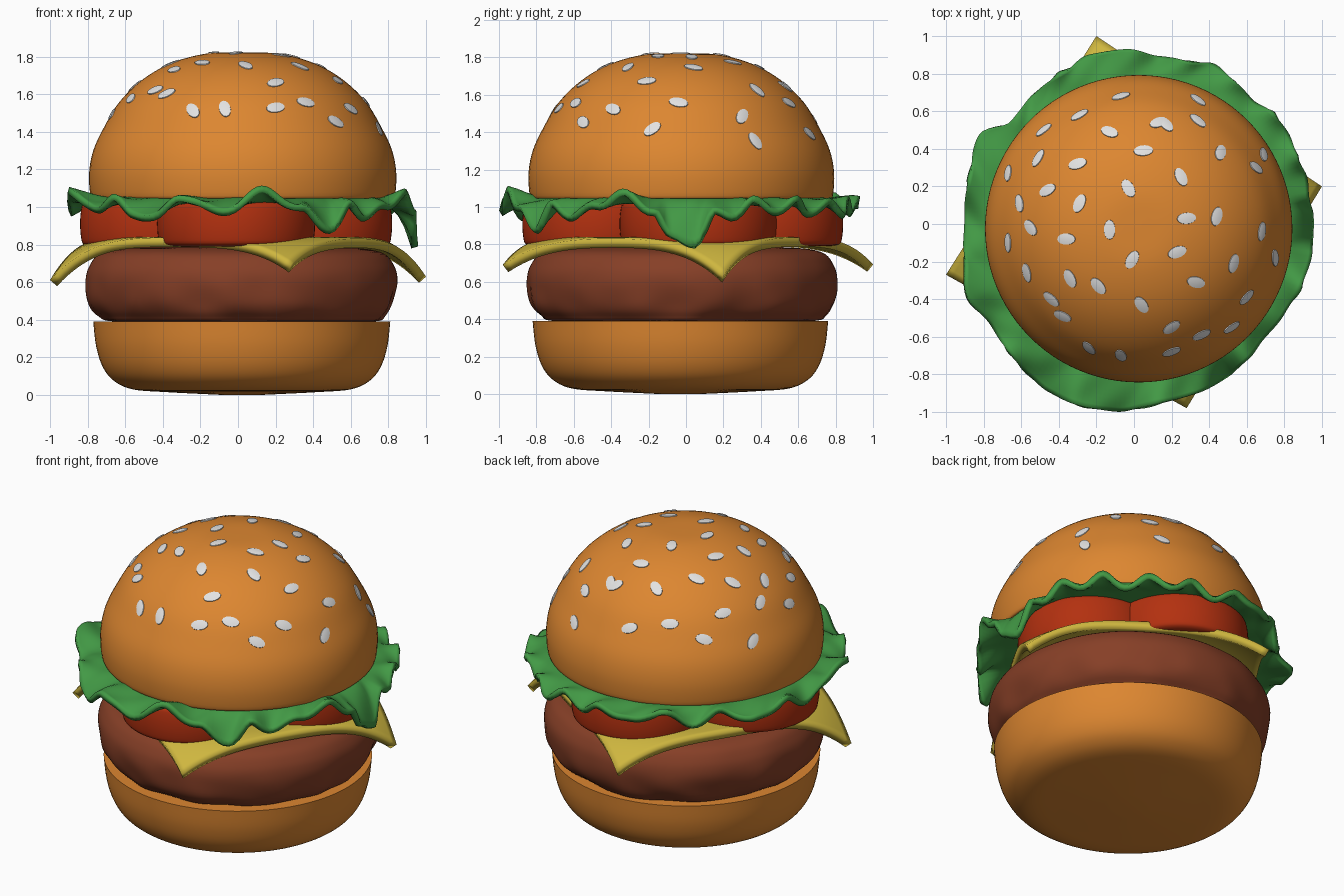
import bpy, bmesh, math
from mathutils import Vector, noise
from mathutils.bvhtree import BVHTree

if "Cube" in bpy.data.objects:
    bpy.data.objects.remove(bpy.data.objects["Cube"])


def material(name, r, g, b):
    m = bpy.data.materials.new(name)
    m.diffuse_color = (r, g, b, 1)
    m.use_nodes = True
    m.node_tree.nodes["Principled BSDF"].inputs["Base Color"].default_value = m.diffuse_color
    return m


BUN = material("toasted orange", 0.72, 0.24, 0.03)
MEAT = material("meat brown", 0.24, 0.05, 0.02)
CHEESE = material("cheese yellow", 0.62, 0.47, 0.05)
TOMATO = material("tomato red", 0.45, 0.03, 0.005)
LEAF = material("leaf green", 0.055, 0.32, 0.06)
SEED = material("seed white", 0.76, 0.76, 0.76)


def finish(bm, name, mat, angle=40, normals=True):
    if normals:
        bmesh.ops.recalc_face_normals(bm, faces=bm.faces)
    me = bpy.data.meshes.new(name)
    bm.to_mesh(me)
    bm.free()
    me.materials.append(mat)
    ob = bpy.data.objects.new(name, me)
    bpy.context.collection.objects.link(ob)
    bpy.ops.object.select_all(action='DESELECT')
    ob.select_set(True)
    bpy.context.view_layer.objects.active = ob
    bpy.ops.object.shade_smooth_by_angle(angle=math.radians(angle))
    return ob


def smooth_profile(pts, steps=5):
    """Catmull-Rom through (r, z) points."""
    p = [Vector(q) for q in pts]
    p = [p[0]] + p + [p[-1]]
    out = []
    for i in range(1, len(p) - 2):
        a, b, c, d = p[i - 1:i + 3]
        for k in range(steps):
            t = k / steps
            out.append(0.5 * (2 * b + (c - a) * t + (2 * a - 5 * b + 4 * c - d) * t * t
                              + (3 * b - a - 3 * c + d) * t ** 3))
    return out + [p[-1]]


def lathe(profile, cx, cy, segs=96):
    """Closed solid of revolution from (r, z) points, capped at both ends."""
    bm = bmesh.new()
    rings = []
    for r, z in profile:
        rings.append([bm.verts.new((cx + r * math.cos(2 * math.pi * i / segs),
                                    cy + r * math.sin(2 * math.pi * i / segs), z)) for i in range(segs)])
    for a, b in zip(rings, rings[1:]):
        for i in range(segs):
            j = (i + 1) % segs
            bm.faces.new((a[i], a[j], b[j], b[i]))
    bm.faces.new(rings[0])
    bm.faces.new(rings[-1])
    return bm


# bottom bun
bottom = smooth_profile([(0.1, 0.0), (0.4, 0.015), (0.58, 0.03), (0.68, 0.075), (0.74, 0.15),
                         (0.775, 0.26), (0.79, 0.39)])
finish(lathe(bottom, 0.02, -0.03), "bottom_bun", BUN)

# patty, with a lumpy side
meat = smooth_profile([(0.3, 0.385), (0.68, 0.39), (0.76, 0.42), (0.81, 0.49), (0.83, 0.6),
                       (0.81, 0.69), (0.74, 0.76), (0.55, 0.785), (0.2, 0.785)])
bm = lathe(meat, 0, 0, 128)
for v in bm.verts:
    d = Vector((v.co.x, v.co.y, 0)).normalized()
    low = max(0.2, min(1, (0.68 - v.co.z) / 0.2))
    v.co += d * 0.03 * low * noise.noise(v.co * 5)
    v.co += Vector((0.02, -0.02, 0))
finish(bm, "patty", MEAT, 60)

# cheese slice: square sheet whose corners sag
corners = [Vector(c) for c in ((-1.0, -0.27), (0.28, -0.98), (1.0, 0.2), (-0.2, 1.0))]
bm = bmesh.new()
bmesh.ops.create_grid(bm, x_segments=44, y_segments=44, size=0.5)
for v in bm.verts:
    u, w = v.co.x + 0.5, v.co.y + 0.5
    p = corners[0].lerp(corners[1], u).lerp(corners[3].lerp(corners[2], u), w)
    r = p.length
    sag = (1.25 + 0.6 * (p.x / max(r, 0.01)) ** 2) * max(0, r - 0.68) ** 2
    v.co = (p.x, p.y, 0.84 - sag)
ob = finish(bm, "cheese_slice", CHEESE)
mod = ob.modifiers.new("thickness", 'SOLIDIFY')
mod.thickness, mod.offset = 0.05, -1

# four tomato slices
slice_profile = smooth_profile([(0.34, 0.79), (0.4, 0.8), (0.415, 0.84), (0.42, 0.91),
                                (0.415, 0.98), (0.4, 1.02), (0.34, 1.03)], 3)
for name, x, y in (("front", -0.01, -0.455), ("right", 0.4, 0.065),
                   ("back", 0.02, 0.42), ("left", -0.42, -0.04)):
    finish(lathe(slice_profile, x, y, 64), "tomato_" + name, TOMATO)

# lettuce: disc with a ruffled rim given as (angle, radius, height)
rim = [(3, .95, .80), (9, .94, .97), (15, .95, .95), (22, .94, 1.05), (30, .95, .98), (38, .95, 1.05),
       (46, .91, .97), (55, .93, 1.03), (63, .95, .97), (72, .91, 1.04), (82, .9, .98), (92, .93, 1.05),
       (105, .93, 1.0), (115, .89, 1.07), (128, .87, .97), (140, .85, 1.05), (150, .95, 1.0),
       (165, .91, 1.06), (180, .9, .97), (192, .92, 1.07), (204, .97, 1.1), (215, .93, .98),
       (225, .95, 1.06), (235, .98, .97), (243, 1.0, .94), (252, 1.01, 1.07), (264, 1.0, .98),
       (279, .96, 1.1), (291, .96, .99), (302, .95, .88), (310, .94, 1.02), (318, .92, .95),
       (329, .93, 1.02), (340, .95, 1.08), (350, .96, .98), (355, .95, .83)]


def rim_at(deg):
    deg = (deg - 3) % 360 + 3
    for a, b in zip(rim, rim[1:] + [(363,) + rim[0][1:]]):
        if a[0] <= deg <= b[0]:
            t = (deg - a[0]) / (b[0] - a[0])
            t = t * t * (3 - 2 * t)
            return a[1] + (b[1] - a[1]) * t, a[2] + (b[2] - a[2]) * t


bm = bmesh.new()
N, M = 240, 10
center = bm.verts.new((0, 0, 1.045))
rings = []
for k in range(M + 1):
    t = k / M
    ring = []
    for i in range(N):
        a = 2 * math.pi * i / N
        r1, z1 = rim_at(math.degrees(a))
        drop = max(0, 0.95 - z1)
        r = 0.76 + (r1 - 0.76) * (t ** (1 - 2.5 * drop))
        z = 1.045 + (z1 - 1.045) * t ** 1.6
        z += 0.014 * t * math.sin(23 * a + 4 * t)
        ring.append(bm.verts.new((r * math.cos(a), r * math.sin(a), z)))
    rings.append(ring)
for i in range(N):
    j = (i + 1) % N
    bm.faces.new((center, rings[0][i], rings[0][j]))
    for a, b in zip(rings, rings[1:]):
        bm.faces.new((a[i], b[i], b[j], a[j]))
ob = finish(bm, "lettuce", LEAF, 60, False)
mod = ob.modifiers.new("thickness", 'SOLIDIFY')
mod.thickness, mod.offset = 0.035, -0.6

# top bun
dome = smooth_profile([(0.79, 1.045), (0.81, 1.06), (0.817, 1.18), (0.795, 1.3), (0.74, 1.42),
                       (0.655, 1.56), (0.53, 1.68), (0.38, 1.765), (0.2, 1.815), (0.02, 1.822)])
bm = lathe(dome, 0.025, -0.025)
bmesh.ops.recalc_face_normals(bm, faces=bm.faces)
tree = BVHTree.FromBMesh(bm)
finish(bm, "top_bun", BUN)

# sesame seeds: thin plates wrapped on the dome, (x, y, angle seen from above)
seeds = [(-.07, .68, 20), (.34, .66, -40), (-.29, .58, 30), (-.13, .49, -25), (.13, .54, 25),
         (.34, .55, -40), (-.48, .50, 35), (-.51, .35, 60), (-.30, .32, 15), (.05, .39, 5),
         (.46, .38, 70), (.69, .37, 80), (.65, .30, -30), (-.67, .27, 90), (-.46, .18, 25),
         (-.03, .19, -60), (.25, .25, -65), (-.29, .11, 65), (-.61, .11, -75), (.28, .03, 5),
         (.44, .04, 75), (-.67, -.1, 90), (-.55, -.02, -50), (-.36, -.08, 0), (-.13, -.03, 90),
         (.68, -.04, 80), (-.57, -.26, -80), (-.34, -.29, -65), (-.01, -.19, 60), (.23, -.15, 20),
         (.53, -.21, 75), (.75, -.18, -80), (-.19, -.33, -50), (-.44, -.40, -40), (.33, -.31, -15),
         (.6, -.39, 45), (.04, -.43, -55), (-.38, -.49, -20), (.2, -.55, 35), (.52, -.55, 30),
         (.36, -.59, 25), (-.24, -.66, -55), (-.07, -.70, -70), (.2, -.68, 20), (.17, .53, -50)]
bm = bmesh.new()
for x, y, deg in seeds:
    p, n, _, _ = tree.ray_cast(Vector((x, y, 3)), Vector((0, 0, -1)))
    if p is None:
        continue
    dx, dy = math.cos(math.radians(deg)), math.sin(math.radians(deg))
    u = Vector((dx, dy, -(dx * n.x + dy * n.y) / max(n.z, 0.05))).normalized()
    w = n.cross(u)
    outline = []
    for k in range(14):
        a = 2 * math.pi * k / 14
        outline.append((math.cos(a), math.sin(a)))
    rows = []
    for scale, lift in ((1.0, -0.001), (0.97, 0.005), (0.5, 0.007)):
        row = []
        for c, s in outline:
            q, qn, _, _ = tree.find_nearest(p + u * c * 0.053 * scale + w * s * 0.031 * scale)
            row.append(bm.verts.new(q + qn * lift))
        rows.append(row)
    for a, b in zip(rows, rows[1:]):
        for k in range(14):
            j = (k + 1) % 14
            bm.faces.new((a[k], a[j], b[j], b[k]))
    bm.faces.new(rows[-1])
finish(bm, "sesame_seeds", SEED, 40, False)
